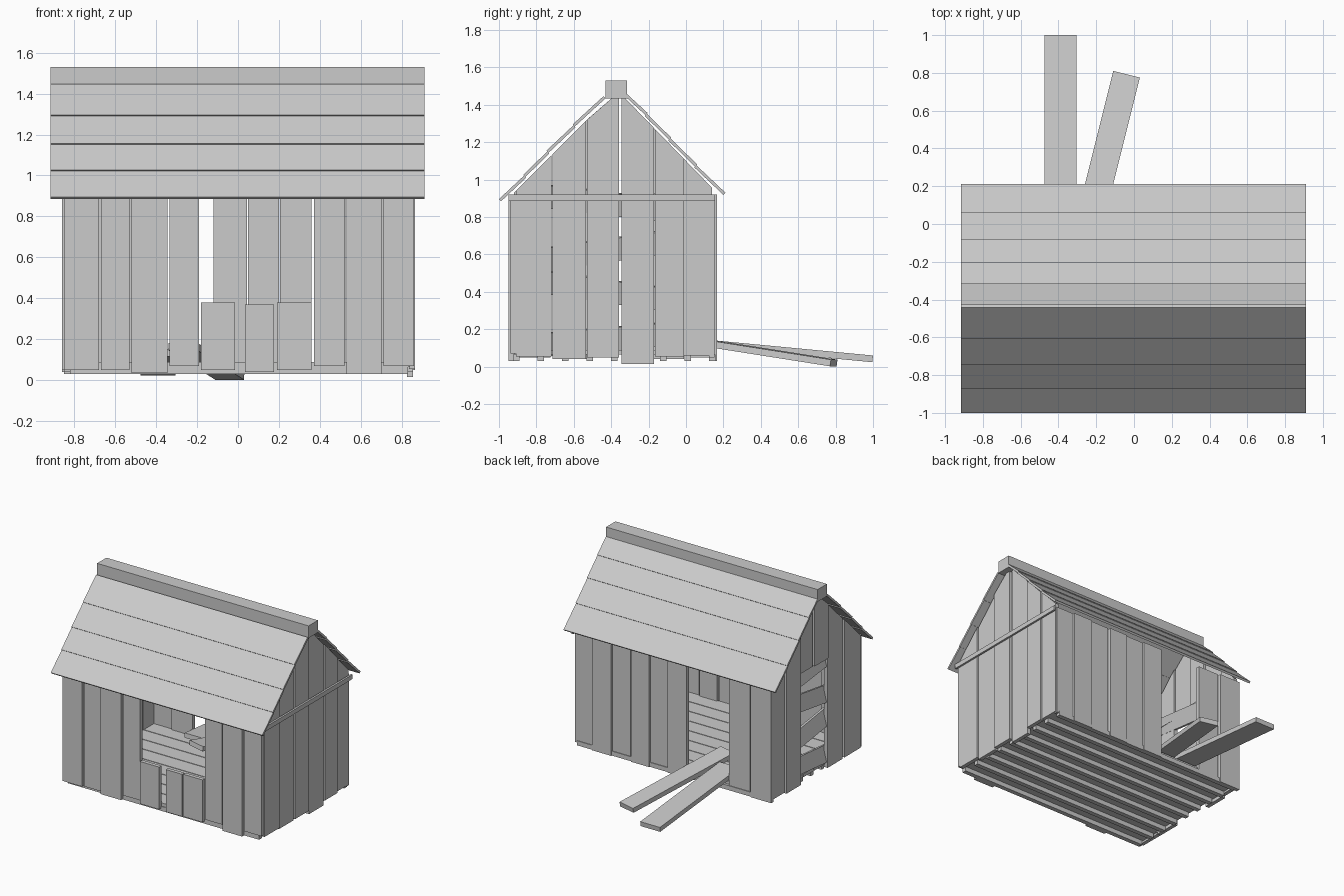
import bpy, bmesh, math
from mathutils import Vector, Matrix

cube = bpy.data.objects.get("Cube")
if cube:
    bpy.data.objects.remove(cube, do_unlink=True)

wood = bpy.data.materials.new("weathered_grey_wood")
wood.use_nodes = True
GREY = (0.6, 0.6, 0.6, 1)
wood.diffuse_color = GREY
wood.node_tree.nodes["Principled BSDF"].inputs["Base Color"].default_value = GREY


def finish(name, bm):
    bmesh.ops.recalc_face_normals(bm, faces=bm.faces)
    mesh = bpy.data.meshes.new(name)
    bm.to_mesh(mesh)
    bm.free()
    mesh.materials.append(wood)
    obj = bpy.data.objects.new(name, mesh)
    bpy.context.collection.objects.link(obj)
    return obj


def box(name, x, y, z):
    """Box between (low, high) pairs on each axis."""
    bm = bmesh.new()
    bmesh.ops.create_cube(bm, size=1)
    for v in bm.verts:
        v.co = [(p[0] + p[1]) / 2 + c * (p[1] - p[0]) for p, c in zip((x, y, z), v.co)]
    return finish(name, bm)


def beam(name, start, end, width, thick, side):
    """Board running from start to end, its width lying along side."""
    start, end = Vector(start), Vector(end)
    along = end - start
    side = Vector(side)
    side = (side - along * side.dot(along) / along.length_squared).normalized()
    up = along.cross(side).normalized()
    rot = Matrix((along.normalized(), side, up)).transposed().to_4x4()
    bm = bmesh.new()
    bmesh.ops.create_cube(bm, size=1)
    bm.transform(Matrix.Translation((start + end) / 2) @ rot
                 @ Matrix.Diagonal((along.length, width, thick, 1)))
    return finish(name, bm)


def prism(name, profile, x0, x1):
    """Extrude a (y, z) profile along x."""
    bm = bmesh.new()
    face = bm.faces.new([bm.verts.new((x0, y, z)) for y, z in profile])
    ext = bmesh.ops.extrude_face_region(bm, geom=[face])
    moved = [g for g in ext["geom"] if isinstance(g, bmesh.types.BMVert)]
    bmesh.ops.translate(bm, verts=moved, vec=(x1 - x0, 0, 0))
    return finish(name, bm)


def roof_z(y):
    """Height of the underside of the roof."""
    return min(y + 1.85, 1.10 - 1.03 * y)


# Floor boards on joists
for i in range(8):
    y = -0.92 + i * 0.133
    box("floor_board", (-0.83, 0.84), (y, y + 0.127), (0.065, 0.09))
for i in range(9):
    y = -0.925 + i * 0.131
    box("floor_joist", (-0.82, 0.83), (y, y + 0.035), (0.03, 0.065))

# Front wall: left edge, right edge, bottom, top
front = [(-0.85, -0.68, 0.05, 0.92), (-0.67, -0.53, 0.05, 0.92),
         (-0.52, -0.345, 0.035, 0.92), (-0.335, -0.19, 0.07, 0.92),
         (-0.18, -0.015, 0.05, 0.38), (0.035, 0.175, 0.04, 0.37),
         (0.19, 0.36, 0.05, 0.38), (0.37, 0.52, 0.07, 0.92),
         (0.53, 0.70, 0.03, 0.92), (0.71, 0.86, 0.07, 0.92)]
for i, (x0, x1, z0, z1) in enumerate(front):
    y = -0.95 + 0.012 * (i % 2)
    box("front_wall_plank", (x0, x1), (y, y + 0.03), (z0, z1))

# Back wall, with a doorway
back = [(-0.85, -0.67), (-0.66, -0.48), (-0.12, 0.045), (0.05, 0.2),
        (0.205, 0.36), (0.37, 0.525), (0.53, 0.695), (0.70, 0.85)]
for i, (x0, x1) in enumerate(back):
    y = 0.165 - 0.012 * (i % 2)
    box("back_wall_plank", (x0, x1), (y - 0.03, y), (0.03 + 0.02 * (i % 2), 0.92))

# Gable walls: near edge, far edge, bottom
left_gable = [(-0.91, -0.72, 0.055), (-0.715, -0.535, 0.04), (-0.53, -0.358, 0.05),
              (-0.345, -0.17, 0.015), (-0.165, -0.012, 0.055), (-0.01, 0.14, 0.06)]
right_gable = [(-0.92, -0.725, 0.05), (-0.715, -0.53, 0.04), (-0.525, -0.358, 0.9),
               (-0.345, -0.2, 0.9), (-0.19, -0.01, 0.04), (0.0, 0.14, 0.05)]
for name, planks, x in (("left", left_gable, 0.835), ("right", right_gable, -0.86)):
    for i, (y0, y1, z0) in enumerate(planks):
        dx = 0.01 * (i % 2) * (-1 if x > 0 else 1)
        prism(name + "_gable_plank",
              [(y0, z0), (y1, z0), (y1, roof_z(y1)), (y0, roof_z(y0))],
              x + dx, x + dx + 0.03)
box("left_gable_trim", (0.865, 0.88), (-0.95, 0.155), (0.885, 0.92))
box("right_gable_inner_rail", (-0.83, -0.80), (-0.91, 0.13), (0.89, 0.93))

# Crooked boards across the gap in the right gable
for z, tilt in ((0.15, 0.03), (0.40, -0.05), (0.625, 0.05), (0.87, -0.04)):
    beam("cross_board", (-0.815, -0.74, z - tilt), (-0.815, -0.05, z + tilt),
         0.125, 0.025, (0.25, 0, 1))

# Roof boards, from eave to ridge on each slope
front_steps = [(-0.985, 0.88), (-0.855, 1.01), (-0.73, 1.14), (-0.59, 1.28), (-0.43, 1.435)]
back_steps = [(0.195, 0.915), (0.045, 1.065), (-0.095, 1.21), (-0.22, 1.34), (-0.325, 1.445)]
for name, steps, out in (("front", front_steps, -1), ("back", back_steps, 1)):
    for (y0, z0), (y1, z1) in zip(steps, steps[1:]):
        low, high = Vector((y0, z0)), Vector((y1, z1))
        normal = Vector((out, 1)).normalized()
        low += normal * 0.006
        prism(name + "_roof_board",
              [low, high, high + normal * 0.016, low + normal * 0.016], -0.915, 0.91)
box("ridge_cap", (-0.915, 0.91), (-0.43, -0.315), (1.435, 1.53))

# Two loose ramp planks at the doorway
beam("straight_ramp", (-0.39, 0.02, 0.135), (-0.39, 0.998, 0.042), 0.17, 0.036, (1, 0, 0))
beam("slanted_ramp", (-0.27, -0.13, 0.165), (-0.04, 0.79, 0.02), 0.145, 0.036, (1, -0.25, 0))
